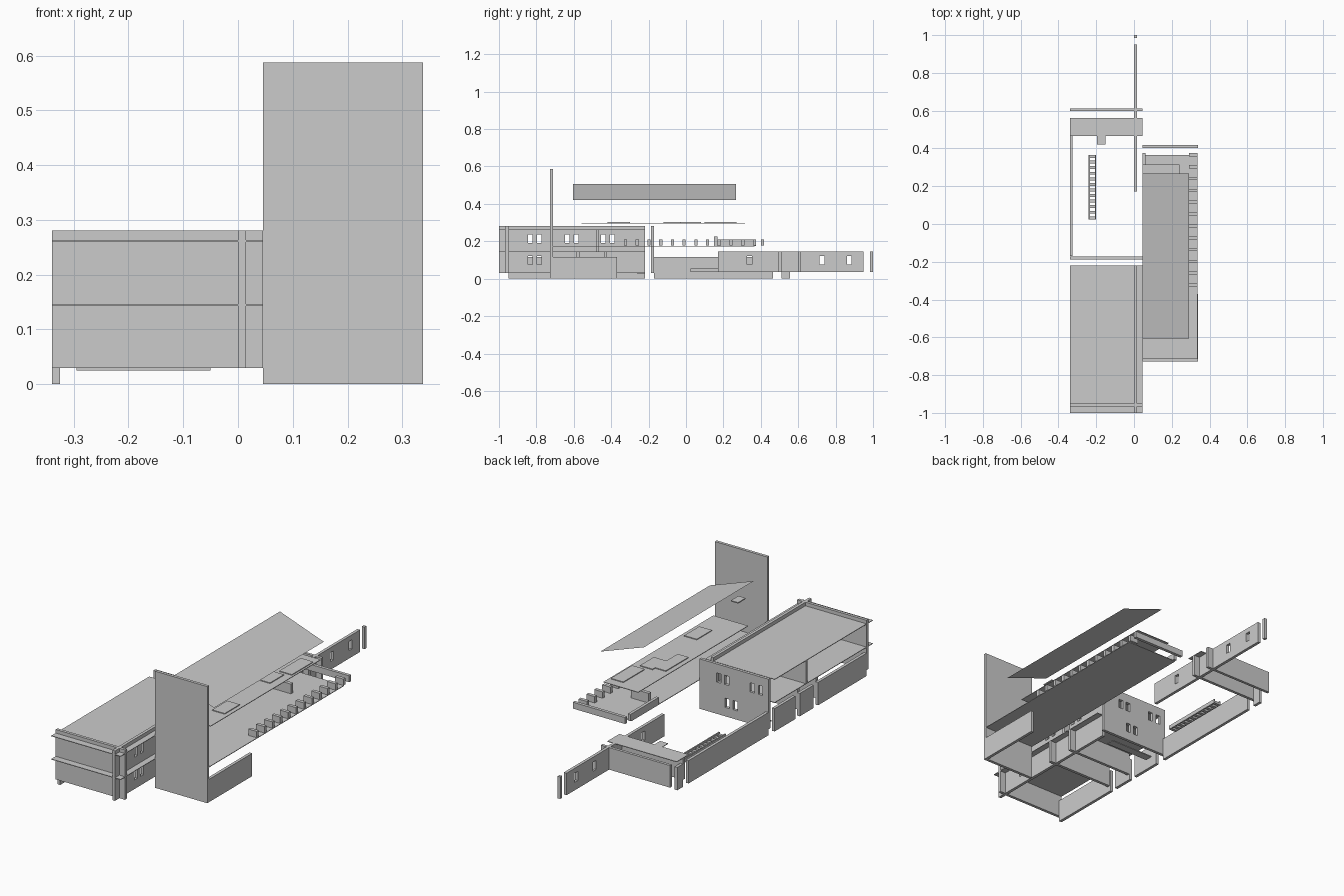
import bpy, bmesh
from mathutils import Vector

if "Cube" in bpy.data.objects:
    bpy.data.objects.remove(bpy.data.objects["Cube"])


def box(name, x0, x1, y0, y1, z0, z1):
    """Axis-aligned box from its limits."""
    bm = bmesh.new()
    bmesh.ops.create_cube(bm, size=1)
    for v in bm.verts:
        v.co = Vector((x0 + (v.co.x + .5) * (x1 - x0),
                       y0 + (v.co.y + .5) * (y1 - y0),
                       z0 + (v.co.z + .5) * (z1 - z0)))
    return finish(name, bm)


def finish(name, bm):
    bmesh.ops.recalc_face_normals(bm, faces=bm.faces)
    me = bpy.data.meshes.new(name)
    bm.to_mesh(me)
    bm.free()
    ob = bpy.data.objects.new(name, me)
    bpy.context.collection.objects.link(ob)
    return ob


def window_wall(name, axis, pos, a0, a1, z0, z1, holes):
    """Wall T thick along 'x' or 'y' with rectangular openings (h0, h1, hz0, hz1)."""
    cuts = sorted({a0, a1, *[h[0] for h in holes], *[h[1] for h in holes]})
    levels = sorted({z0, z1, *[h[2] for h in holes], *[h[3] for h in holes]})
    bm = bmesh.new()
    along = (lambda a, z: (a, pos, z)) if axis == 'x' else (lambda a, z: (pos, a, z))
    grid = [[bm.verts.new(along(a, z)) for z in levels] for a in cuts]
    for i in range(len(cuts) - 1):
        for j in range(len(levels) - 1):
            ca, cz = (cuts[i] + cuts[i + 1]) / 2, (levels[j] + levels[j + 1]) / 2
            if not any(h[0] < ca < h[1] and h[2] < cz < h[3] for h in holes):
                bm.faces.new((grid[i][j], grid[i + 1][j], grid[i + 1][j + 1], grid[i][j + 1]))
    ext = bmesh.ops.extrude_face_region(bm, geom=bm.faces[:])
    step = Vector((0, T, 0)) if axis == 'x' else Vector((T, 0, 0))
    bmesh.ops.translate(bm, vec=step, verts=[g for g in ext['geom'] if isinstance(g, bmesh.types.BMVert)])
    return finish(name, bm)


T = .015                       # wall thickness
L, R, E = -.34, .046, .338     # left edge, middle edge, right edge
UP, LOW = (.19, .236), (.075, .121)   # window sill and head heights

# Two-storey front block: slabs, front wall, long windowed wall
for n, z in (("upper_floor_slab", .143), ("roof_slab", .260)):
    box(n, L, R, -1, -.22, z, z + .003)
for n, z0, z1 in (("lower", .03, .143), ("upper", .146, .26), ("parapet", .263, .281)):
    box("front_wall_" + n, L, R, -.965, -.95, z0, z1)
    starts = [-.845, -.797, -.648, -.6, -.455, -.407]
    hz = UP if n == "upper" else LOW
    if n == "lower":
        starts = starts[:2]
    holes = [] if n == "parapet" else [(s, s + .025, *hz) for s in starts]
    window_wall("side_wall_" + n, 'y', 0, -1, -.22, z0, z1, holes)

# Partitions between rooms
for i, y in enumerate((-.585, -.437)):
    box(f"lower_partition_{i}", L + T, R, y, y + T, .03, .143)
box("upper_partition", L, R, -.482, -.467, .146, .26)
box("entrance_step", -.295, -.05, -.26, -.22, .025, .03)

# Back wall of the block
holes = [(x, x + .025, *UP) for x in (-.075, -.12, -.26, -.307)]
holes += [(x, x + .025, *LOW) for x in (-.122, -.166)]
window_wall("back_wall", 'x', -.187, L, R, .03, .281, holes)

# Left outer wall in pieces
for i, (y0, y1) in enumerate(((-.95, -.565), (-.53, -.42), (-.385, -.22),
                              (-.17, .465), (.51, .555))):
    box(f"left_wall_{i}", L, L + T, y0, y1, 0, .115)

# Rear garden wall with windows, end post, cross walls and rear roof
window_wall("garden_wall", 'y', 0, .172, .95, .035, .146,
            [(y, y + .025, *LOW) for y in (.327, .715, .86)])
box("end_post", 0, T, .985, 1, .035, .146)
box("rear_cross_wall_a", L, R, .495, .51, .035, .143)
box("rear_cross_wall_b", L, R, .598, .612, .035, .146)
box("rear_roof", L, R, .465, .56, .143, .146)
box("rear_roof_tab", -.195, -.15, .42, .465, .143, .146)

# Low stair in the yard: two rails with treads between
for i, x in enumerate((-.24, -.206)):
    box(f"stair_rail_{i}", x, x + .006, .025, .365, .035, .055)
for i in range(12):
    y = .025 + i * .0295
    box(f"stair_tread_{i}", -.234, -.206, y, y + .0155, .035, .047)

# Right wing: tall end wall, lower side wall, raised deck
box("tall_end_wall", R, E, -.727, -.712, 0, .587)
box("wing_side_wall", E - T, E, -.712, -.37, 0, .115)
box("deck_slab", R, E - .002, -.712, .365, .173, .176)
box("deck_end_parapet", R, E, .402, .418, .178, .21)
box("deck_inner_parapet", R, R + T, .15, .375, .176, .21)
box("deck_partition", .09, .19, .15, .168, .176, .225)
for i in range(12):            # row of fins along the outer edge
    y = -.332 + i * .0627
    box(f"deck_fin_{i}", .29, E - .002, y, y + .017, .178, .21)

# Flat roof over the wing with thin raised panels
box("wing_roof", R, .24, -.56, .315, .296, .299)
for i, (x0, x1, y0, y1) in enumerate(((.15, .22, -.42, -.3), (.07, .13, -.12, .06),
                                      (.13, .2, -.03, .08), (.16, .23, .1, .27))):
    box(f"roof_panel_{i}", x0, x1, y0, y1, .299, .303)
box("small_high_plate", .06, .1, -.56, -.5, .43, .435)

# Sloping canopy sheet
bm = bmesh.new()
bm.faces.new([bm.verts.new(p) for p in ((R, -.605, .507), (.29, -.605, .42),
                                        (.29, .268, .42), (R, .268, .507))])
finish("sloping_canopy", bm)
